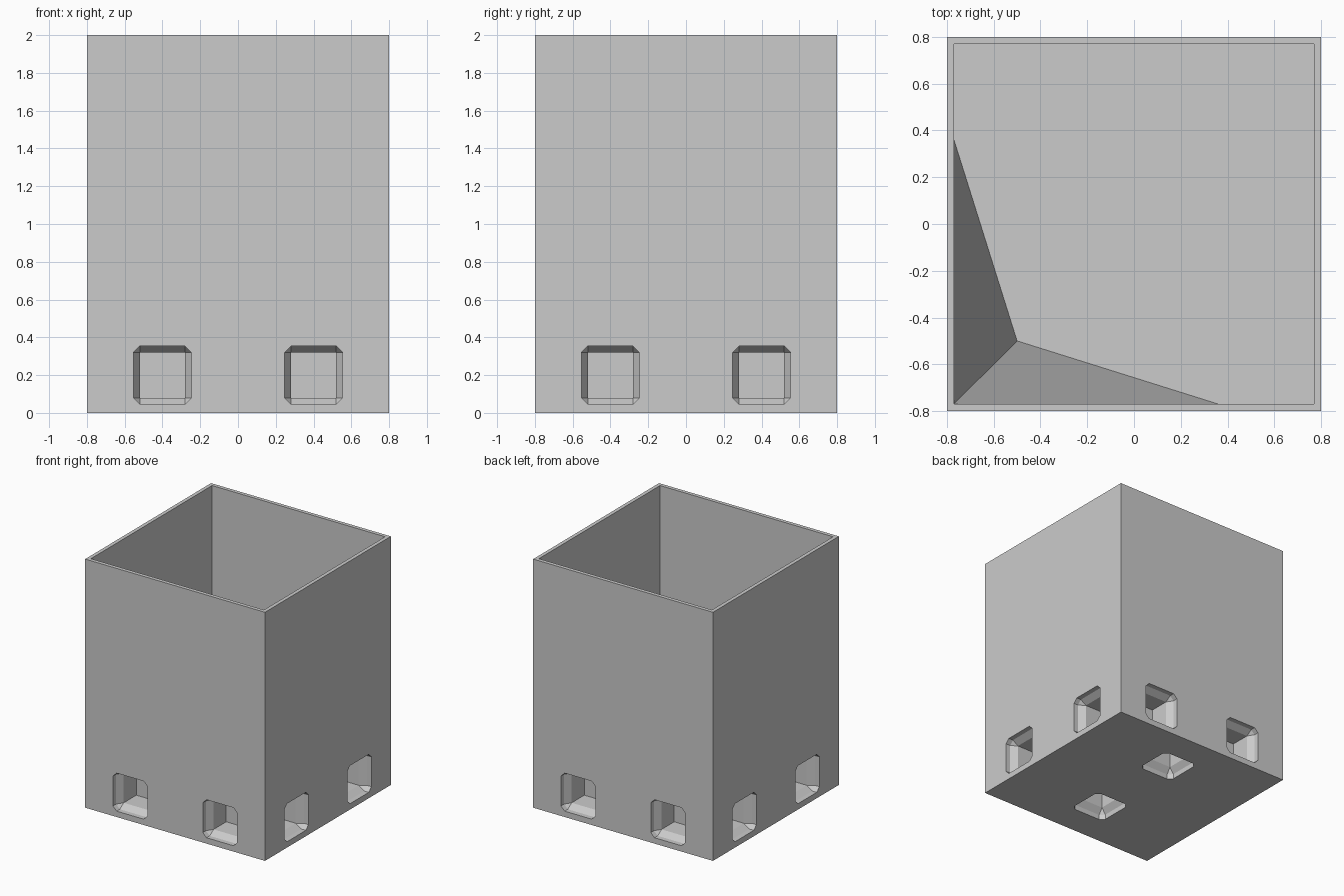
import bpy, bmesh
from math import pi
from mathutils import Matrix, Vector

if "Cube" in bpy.data.objects:
    bpy.data.objects.remove(bpy.data.objects["Cube"], do_unlink=True)

SIDE, HEIGHT, WALL, FLOOR = 1.6, 2.0, 0.03, 0.55
HALF = SIDE / 2
INNER = HALF - WALL

grey = bpy.data.materials.new("plain grey")
grey.use_nodes = True
grey.diffuse_color = (0.6, 0.6, 0.6, 1)
grey.node_tree.nodes["Principled BSDF"].inputs["Base Color"].default_value = grey.diffuse_color


def make_object(name, bm):
    bmesh.ops.recalc_face_normals(bm, faces=bm.faces)
    mesh = bpy.data.meshes.new(name)
    bm.to_mesh(mesh)
    bm.free()
    mesh.materials.append(grey)
    obj = bpy.data.objects.new(name, mesh)
    bpy.context.collection.objects.link(obj)
    return obj


def make_box(name, width, bottom, top):
    bm = bmesh.new()
    place = Matrix.Translation((0, 0, (bottom + top) / 2)) @ Matrix.Diagonal((width, width, top - bottom, 1))
    bmesh.ops.create_cube(bm, size=1, matrix=place)
    return make_object(name, bm)


def add_pocket(bm, matrix):
    """Socket sunk along +y: an octagonal mouth, a chamfer and a square well."""
    big, small = 0.153, 0.12
    corners = [(1, 1), (-1, 1), (-1, -1), (1, -1)]

    def octagon(depth):
        ring = []
        for i, (sx, sz) in enumerate(corners):
            pair = [(sx * big, depth, sz * small), (sx * small, depth, sz * big)]
            ring += pair if i % 2 == 0 else pair[::-1]
        return [bm.verts.new(matrix @ Vector(p)) for p in ring]

    def square(depth):
        return [bm.verts.new(matrix @ Vector((sx * small, depth, sz * small))) for sx, sz in corners]

    mouth, lip, throat, end = octagon(-0.05), octagon(0.04), square(0.09), square(0.25)
    for i in range(8):
        j = (i + 1) % 8
        bm.faces.new((mouth[i], mouth[j], lip[j], lip[i]))
    for i in range(4):
        j = (i + 1) % 4
        a, b, c = lip[2 * i], lip[2 * i + 1], lip[(2 * i + 2) % 8]
        bm.faces.new((a, b, throat[i]))
        bm.faces.new((b, c, throat[j], throat[i]))
        bm.faces.new((throat[i], throat[j], end[j], end[i]))
    bm.faces.new(mouth)
    bm.faces.new(end)


def cut(target, cutter):
    cutter.hide_render = True
    mod = target.modifiers.new("cut", "BOOLEAN")
    mod.operation, mod.solver, mod.object = "DIFFERENCE", "EXACT", cutter
    bpy.context.view_layer.objects.active = target
    bpy.ops.object.modifier_apply(modifier=mod.name)
    bpy.data.objects.remove(cutter, do_unlink=True)


# Open-topped box with a raised floor
body = make_box("box_body", SIDE, 0, HEIGHT)
cut(body, make_box("cavity_cutter", 2 * INNER, FLOOR, HEIGHT + 0.2))

# Two sockets low on every side, two under the base
bm = bmesh.new()
for offset in (-0.4, 0.4):
    for turn in range(4):
        add_pocket(bm, Matrix.Rotation(turn * pi / 2, 4, "Z") @ Matrix.Translation((offset, -HALF, 0.2)))
    add_pocket(bm, Matrix.Translation((0, offset, 0)) @ Matrix.Rotation(pi / 2, 4, "X"))
cut(body, make_object("socket_cutter", bm))

# Sloped fillet in one inside corner
bm = bmesh.new()
points = [(-INNER, -INNER, HEIGHT), (-INNER, -INNER, FLOOR), (-INNER, 0.36, FLOOR),
          (-0.5, -0.5, FLOOR), (0.36, -INNER, FLOOR)]
top, back, left, tip, right = [bm.verts.new(p) for p in points]
for face in ((top, left, tip), (top, tip, right), (top, right, back), (top, back, left),
             (back, tip, left), (back, right, tip)):
    bm.faces.new(face)
make_object("corner_wedge", bm)
